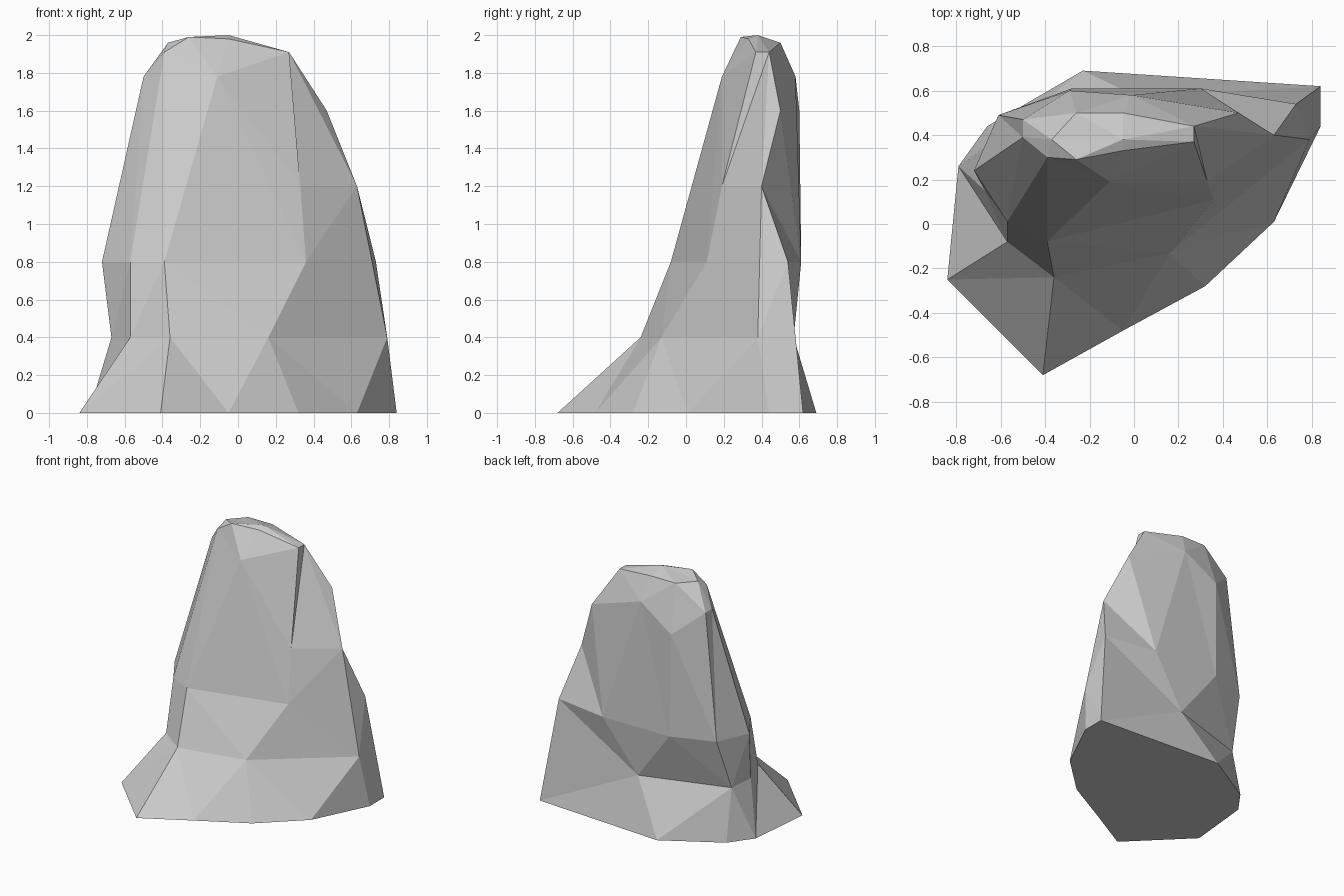
import bpy
import bmesh
from mathutils import Vector

default_cube = bpy.data.objects.get("Cube")
if default_cube:
    bpy.data.objects.remove(default_cube, do_unlink=True)


def make_material(name, colour):
    material = bpy.data.materials.new(name)
    material.use_nodes = True
    material.diffuse_color = colour
    material.node_tree.nodes["Principled BSDF"].inputs["Base Color"].default_value = colour
    return material


def level(height, points):
    """Cross-section of the rock; a point may carry its own height."""
    return [Vector(p if len(p) == 3 else (*p, height)) for p in points]


def spread(a, b):
    """Length of a possible edge, counting height less than width."""
    gap = a.co - b.co
    gap.z *= 0.5
    return gap.length


def add_face(mesh, corners):
    corners = list(dict.fromkeys(corners))
    if len(corners) > 2:
        mesh.faces.new(corners)


def zip_sections(mesh, lower, upper):
    """Join two closed sections with triangles along the shortest diagonals."""
    i = j = 0
    low_count, up_count = len(lower), len(upper)
    while i < low_count or j < up_count:
        low, up = lower[i % low_count], upper[j % up_count]
        next_low = lower[(i + 1) % low_count]
        next_up = upper[(j + 1) % up_count]
        step_low = j == up_count or (
            i < low_count and spread(next_low, up) <= spread(low, next_up))
        if step_low:
            add_face(mesh, (low, next_low, up))
            i += 1
        else:
            add_face(mesh, (low, next_up, up))
            j += 1


# Shared corners where a facet runs past one section
right_corner = (0.79, 0.38, 0.4)
back_corner = (0.73, 0.54, 0.8)

# Sections from the ground up, each starting at the front left of the outline
sections = [
    # flared foot
    level(0, [(-.84, -.25), (-.41, -.68), (-.05, -.48), (.32, -.28), (.63, .01),
              (.84, .44), (.84, .62), (-.23, .69), (-.66, .44), (-.79, .26)]),
    # waist
    level(0.4, [(-.57, -.08), (-.36, -.24), (.16, -.13), right_corner,
                back_corner, (.02, .57), (-.65, .36), (-.67, .15)]),
    # bulge above the waist
    level(0.8, [(-.57, .01), (-.39, -.08), (.36, .11), right_corner,
                back_corner, (.3, .61), (-.28, .61), (-.61, .49), (-.72, .24)]),
    # shoulder
    level(1.78, [(-.5, .39), (-.39, .3, 1.91), (-.11, .19), (.33, .19, 1.2),
                 (.63, .4, 1.2), (.47, .5, 1.6), (-.01, .58), (-.29, .6, 1.6),
                 (-.5, .47)]),
    # rim of the crown
    level(1.96, [(-.37, .38), (-.26, .29, 1.99), (-.05, .33, 1.98),
                 (.27, .37, 1.91), (.27, .44, 1.91), (-.05, .5), (-.26, .5)]),
]

# Rock: facets between sections, a flat underside and a low peak
rock_mesh = bmesh.new()
corners = {}


def corner(point):
    key = tuple(point)
    if key not in corners:
        corners[key] = rock_mesh.verts.new(point)
    return corners[key]


rings = [[corner(point) for point in section] for section in sections]
for lower, upper in zip(rings, rings[1:]):
    zip_sections(rock_mesh, lower, upper)
rock_mesh.faces.new(reversed(rings[0]))

peak = rock_mesh.verts.new((-.05, .38, 2))
rim = rings[-1]
for a, b in zip(rim, rim[1:] + rim[:1]):
    rock_mesh.faces.new((a, b, peak))
bmesh.ops.recalc_face_normals(rock_mesh, faces=rock_mesh.faces)

mesh_data = bpy.data.meshes.new("rock")
rock_mesh.to_mesh(mesh_data)
rock_mesh.free()
mesh_data.materials.append(make_material("stone grey", (0.6, 0.6, 0.6, 1)))
rock = bpy.data.objects.new("rock", mesh_data)
bpy.context.collection.objects.link(rock)
